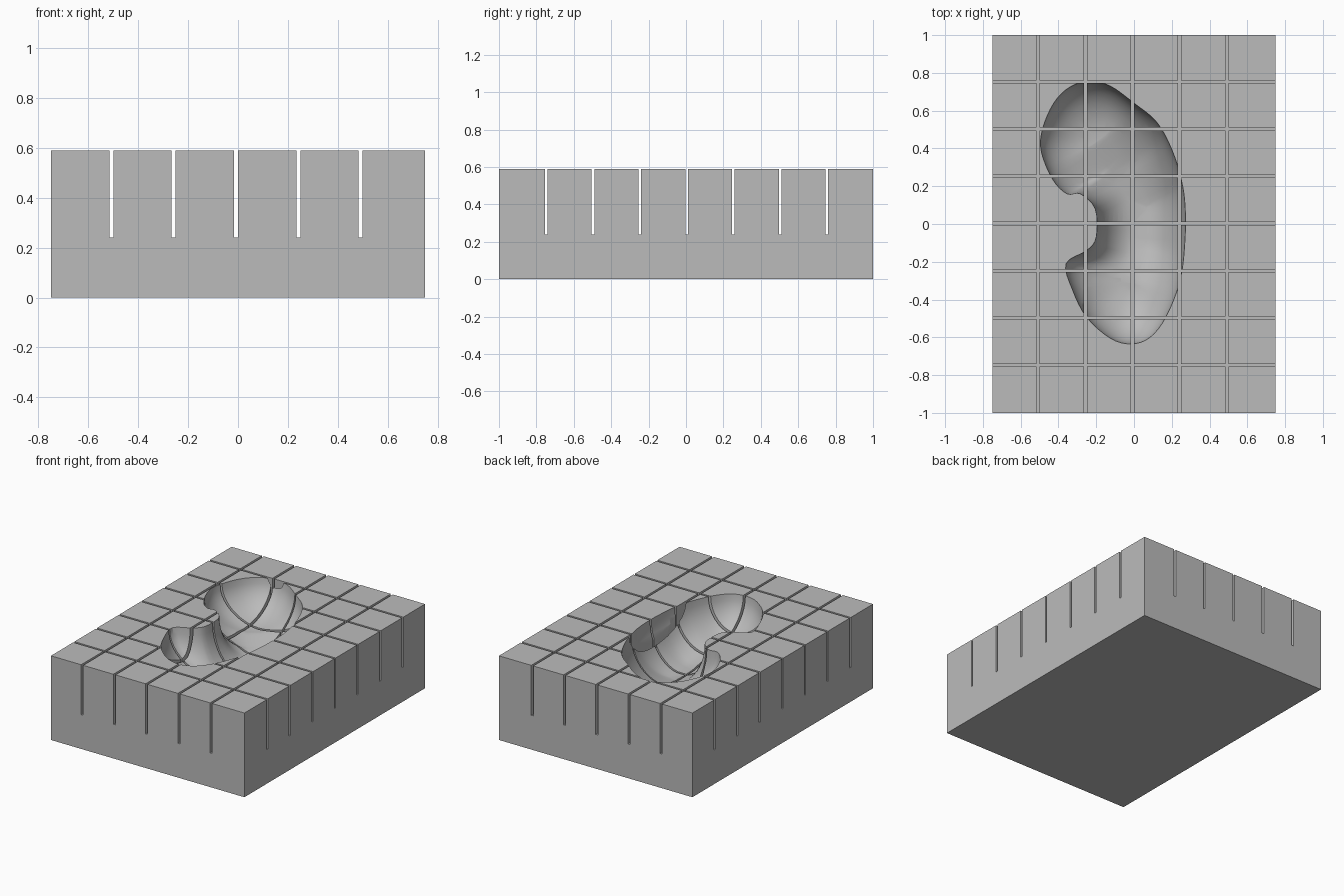
import bpy, bmesh
from mathutils import Vector
from mathutils.geometry import intersect_point_line

old = bpy.data.objects.get("Cube")
if old:
    bpy.data.objects.remove(old, do_unlink=True)

TOP, SLOT_FLOOR = 0.59, 0.24

grey = bpy.data.materials.new("plain_grey")
grey.use_nodes = True
colour = (0.5, 0.5, 0.5, 1)
grey.diffuse_color = colour
grey.node_tree.nodes["Principled BSDF"].inputs["Base Color"].default_value = colour


def add_object(name, bm):
    bmesh.ops.recalc_face_normals(bm, faces=bm.faces)
    mesh = bpy.data.meshes.new(name)
    bm.to_mesh(mesh)
    bm.free()
    mesh.materials.append(grey)
    obj = bpy.data.objects.new(name, mesh)
    bpy.context.collection.objects.link(obj)
    return obj


def box(name, low, high):
    low, high = Vector(low), Vector(high)
    bm = bmesh.new()
    bmesh.ops.create_cube(bm, size=1)
    for v in bm.verts:
        v.co = (low + high) / 2 + v.co * (high - low)
    return add_object(name, bm)


def cut(target, cutter):
    mod = target.modifiers.new("cut", "BOOLEAN")
    mod.operation, mod.solver, mod.object = "DIFFERENCE", "EXACT", cutter
    cutter.hide_render = True
    bpy.context.view_layer.objects.active = target
    bpy.ops.object.modifier_apply(modifier=mod.name)
    bpy.data.objects.remove(cutter, do_unlink=True)


def smooth_loop(points, steps):
    """Closed curve running through all the points."""
    pts, out = [Vector(p) for p in points], []
    for i in range(len(pts)):
        a, b, c, d = (pts[(i + k) % len(pts)] for k in (-1, 0, 1, 2))
        for s in range(steps):
            t = s / steps
            out.append(0.5 * (2 * b + (c - a) * t + (2 * a - 5 * b + 4 * c - d) * t**2
                              + (3 * b - a - 3 * c + d) * t**3))
    return out


# Kidney-shaped rim, and the floor line with its depth below the top
RIM = [(-.235, .755), (-.125, .73), (0, .64), (.12, .54), (.2, .395), (.25, .235),
       (.27, .1), (.27, -.08), (.245, -.295), (.17, -.49), (.085, -.6), (-.015, -.635),
       (-.125, -.605), (-.25, -.495), (-.325, -.35), (-.36, -.21), (-.25, -.14),
       (-.2, -.07), (-.205, .08), (-.285, .16), (-.355, .16), (-.43, .235),
       (-.49, .38), (-.485, .5), (-.425, .64), (-.34, .725)]
FLOOR = [Vector(p) for p in [(-.18, .44, .24), (-.07, .28, .29), (.03, .08, .32),
                             (.03, -.1, .31), (-.02, -.3, .26)]]


def nearest_floor(p):
    best = None
    for a, b in zip(FLOOR, FLOOR[1:]):
        t = intersect_point_line(p, a.xy, b.xy)[1]
        q = a.lerp(b, min(1, max(0, t)))
        if best is None or (q.xy - p).length < (best.xy - p).length:
            best = q
    return best


def hollow_cutter():
    bm = bmesh.new()
    rim = smooth_loop(RIM, 4)
    floor = [nearest_floor(p) for p in rim]
    rings = [[bm.verts.new((p.x, p.y, TOP + 0.1)) for p in rim]]
    for t in (0, .015, .05, .1, .17, .26, .36, .48, .6, .72, .85):
        drop = (1 - (1 - t) ** 2) ** 0.5
        ring = []
        for p, f in zip(rim, floor):
            q = p.lerp(f.xy, t)
            ring.append(bm.verts.new((q.x, q.y, TOP - f.z * drop)))
        rings.append(ring)
    n = len(rim)
    for upper, lower in zip(rings, rings[1:]):
        for i in range(n):
            j = (i + 1) % n
            bm.faces.new((upper[i], upper[j], lower[j], lower[i]))
    caps = [bm.faces.new(rings[0]), bm.faces.new(rings[-1])]
    bmesh.ops.remove_doubles(bm, verts=rings[-1], dist=0.0005)
    bmesh.ops.triangulate(bm, faces=[f for f in bm.faces if len(f.verts) > 4])
    return add_object("hollow_cutter", bm)


# Solid block with the hollow and the grid of saw slots
block = box("slotted_block", (-.75, -1, 0), (.75, 1, TOP))
cut(block, hollow_cutter())
for i in range(5):
    x = -.508 + .25 * i
    cut(block, box("slot_cutter", (x - .008, -1.1, SLOT_FLOOR), (x + .008, 1.1, TOP + .2)))
for i in range(7):
    y = -.747 + .25 * i
    cut(block, box("slot_cutter", (-.9, y - .007, SLOT_FLOOR), (.9, y + .007, TOP + .2)))

bpy.ops.object.select_all(action="DESELECT")
block.select_set(True)
bpy.context.view_layer.objects.active = block
bpy.ops.object.shade_smooth_by_angle(angle=0.6)
